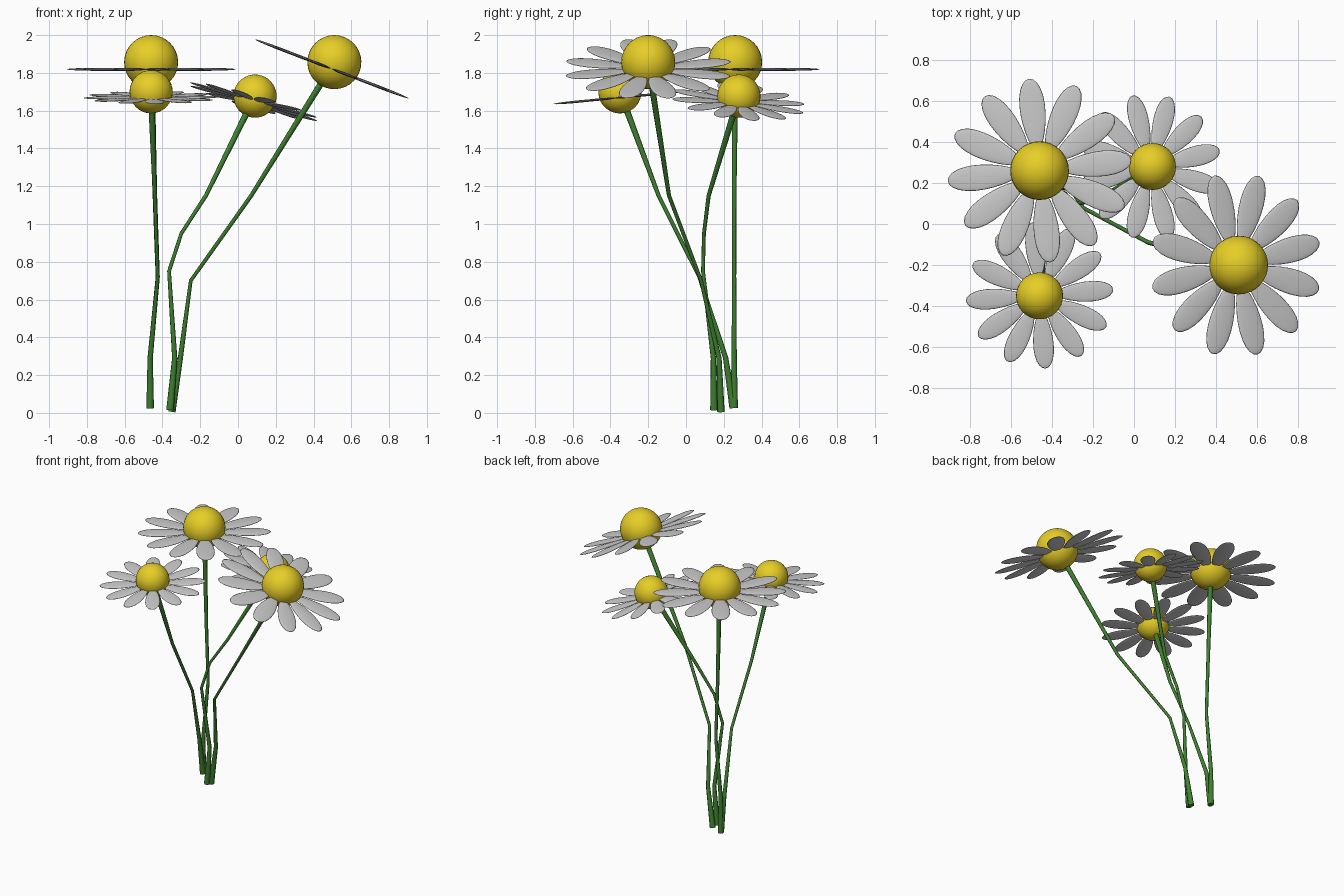
import bpy, bmesh
from math import radians, tan
from mathutils import Matrix, Vector

if "Cube" in bpy.data.objects:
    bpy.data.objects.remove(bpy.data.objects["Cube"])


def material(name, color):
    m = bpy.data.materials.new(name)
    m.diffuse_color = color
    m.use_nodes = True
    m.node_tree.nodes["Principled BSDF"].inputs["Base Color"].default_value = m.diffuse_color
    return m


YELLOW = material("yellow", (0.80, 0.62, 0.02, 1))
GREEN = material("green", (0.05, 0.22, 0.03, 1))


def add_mesh(name, bm, matrix, mat=None):
    me = bpy.data.meshes.new(name)
    bm.to_mesh(me)
    bm.free()
    me.polygons.foreach_set("use_smooth", [True] * len(me.polygons))
    if mat:
        me.materials.append(mat)
    ob = bpy.data.objects.new(name, me)
    ob.matrix_world = matrix
    bpy.context.collection.objects.link(ob)
    return ob


# Ring of 12 flattened, egg-shaped petals lying just below the head centre
def add_petals(name, matrix, first_angle):
    bm = bmesh.new()
    for i in range(12):
        turn = Matrix.Rotation(radians(first_angle + 30 * i), 4, 'Z')
        verts = bmesh.ops.create_uvsphere(bm, u_segments=24, v_segments=12, radius=1)["verts"]
        for v in verts:
            u, w, t = v.co
            v.co = turn @ Vector((0.275 + 0.175 * u, 0.061 * (1 + 0.22 * u) * w, -0.038 + 0.008 * t))
    return add_mesh(name, bm, matrix)


# Round yellow flower centre
def add_centre(name, matrix):
    bm = bmesh.new()
    bmesh.ops.create_uvsphere(bm, u_segments=32, v_segments=16, radius=0.143)
    return add_mesh(name, bm, matrix, YELLOW)


# Bent stem, thick at the foot and narrow where it spreads out
def add_stem(name, points):
    cu = bpy.data.curves.new(name, 'CURVE')
    cu.dimensions = '3D'
    cu.bevel_depth = 1
    cu.bevel_resolution = 2
    cu.use_fill_caps = True
    cu.materials.append(GREEN)
    sp = cu.splines.new('POLY')
    sp.points.add(len(points) - 1)
    for p, (x, y, z, r) in zip(sp.points, points):
        p.co = (x, y, z, 1)
        p.radius = r
    ob = bpy.data.objects.new(name, cu)
    bpy.context.collection.objects.link(ob)
    bpy.ops.object.select_all(action='DESELECT')
    ob.select_set(True)
    bpy.context.view_layer.objects.active = ob
    bpy.ops.object.convert(target='MESH')


# name, head centre, size, tilt towards x and y (degrees), first petal angle, stem points with radius
FLOWERS = [
    ("tall_back", (-0.46, 0.26, 1.857), 1.0, 0, 0, 6.5,
     [(-0.465, 0.255, 0.025, 0.020), (-0.465, 0.255, 0.29, 0.014),
      (-0.425, 0.255, 0.72, 0.011), (-0.44, 0.255, 1.15, 0.012)]),
    ("tall_right", (0.51, -0.20, 1.857), 1.0, 21, 0, 14.5,
     [(-0.35, 0.185, 0.006, 0.020), (-0.305, 0.175, 0.29, 0.014),
      (-0.25, 0.08, 0.70, 0.010), (0.07, -0.09, 1.15, 0.011)]),
    ("short_back", (0.09, 0.28, 1.677), 0.8, 15.5, 6, 14,
     [(-0.36, 0.148, 0.015, 0.020), (-0.335, 0.145, 0.29, 0.014),
      (-0.365, 0.09, 0.75, 0.010), (-0.30, 0.095, 0.95, 0.010),
      (-0.17, 0.12, 1.15, 0.011)]),
    ("short_front", (-0.46, -0.35, 1.70), 0.8, 0, -5.5, 4.5,
     [(-0.465, 0.25, 0.025, 0.020), (-0.465, 0.21, 0.29, 0.014),
      (-0.425, 0.07, 0.72, 0.010), (-0.44, -0.145, 1.15, 0.011)]),
]

for name, head, size, tilt_x, tilt_y, first_angle, path in FLOWERS:
    normal = Vector((tan(radians(tilt_x)), tan(radians(tilt_y)), 1))
    tilt = Vector((0, 0, 1)).rotation_difference(normal).to_matrix().to_4x4()
    matrix = Matrix.Translation(head) @ tilt @ Matrix.Scale(size, 4)
    add_petals(name + "_petals", matrix, first_angle)
    add_centre(name + "_centre", matrix)
    add_stem(name + "_stem", path + [(*head, 0.018)])
